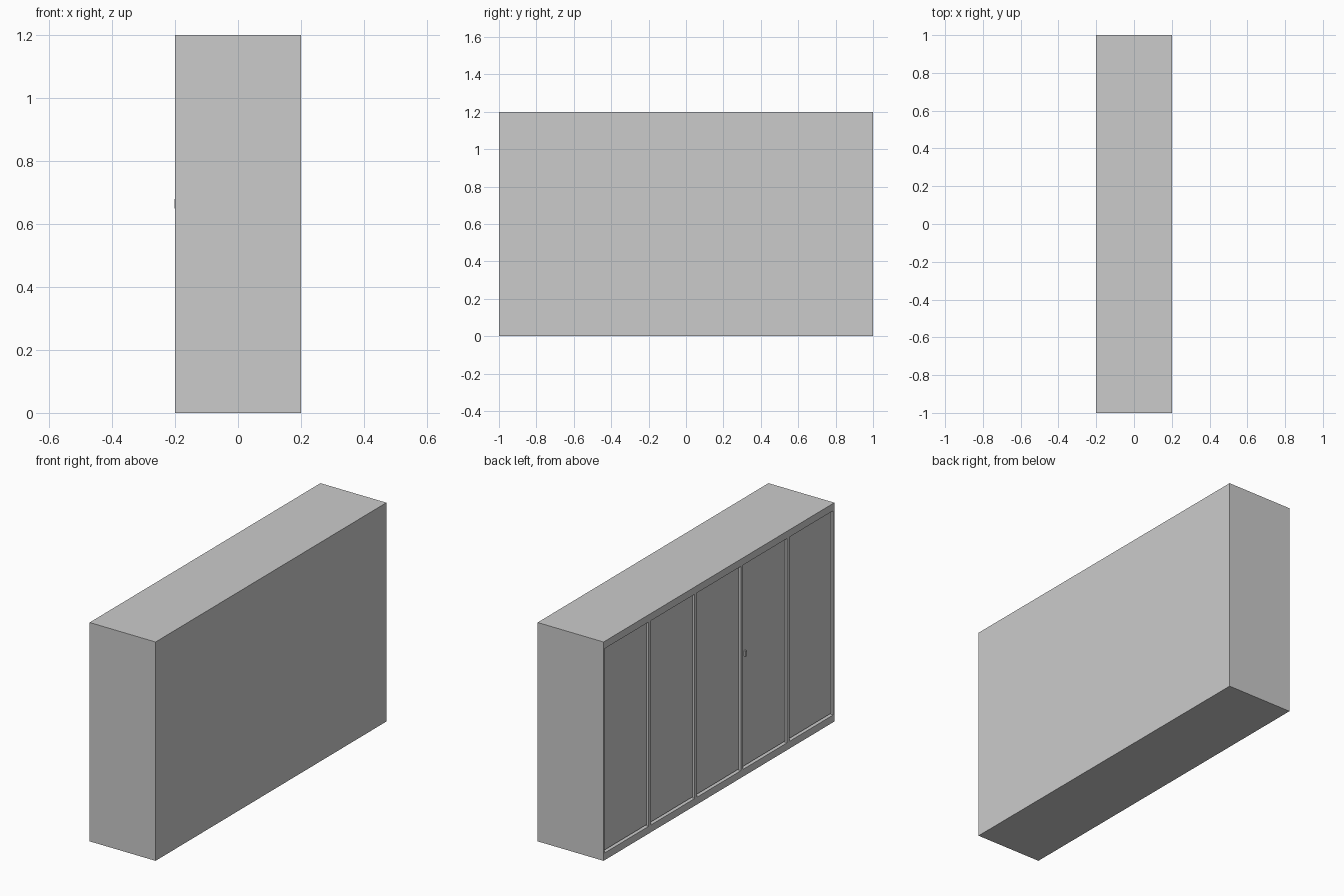
import bpy, bmesh
from mathutils import Vector

if "Cube" in bpy.data.objects:
    bpy.data.objects.remove(bpy.data.objects["Cube"])

D, W, H = 0.4, 2.0, 1.2      # overall depth, width, height
BAYS = 5
PITCH = W / BAYS
RECESS = 0.02


def boxes(name, spans):
    """One object made of boxes given as (min corner, max corner)."""
    bm = bmesh.new()
    for lo, hi in spans:
        lo, hi = Vector(lo), Vector(hi)
        verts = bmesh.ops.create_cube(bm, size=1)["verts"]
        for v in verts:
            v.co = Vector([(lo[i] + hi[i]) / 2 + v.co[i] * (hi[i] - lo[i]) for i in range(3)])
    mesh = bpy.data.meshes.new(name)
    bm.to_mesh(mesh)
    bm.free()
    ob = bpy.data.objects.new(name, mesh)
    bpy.context.collection.objects.link(ob)
    return ob


front = -D / 2
centres = [-W / 2 + PITCH * (i + 0.5) for i in range(BAYS)]

# Cabinet body with five shallow door openings in the -x side
body = boxes("cabinet_body", [((front, -W / 2, 0), (D / 2, W / 2, H))])
half = PITCH / 2 - 0.01
cutter = boxes("opening_cutter", [
    ((front - 0.05, c - half, 0.04), (front + RECESS, c + half, H - 0.04)) for c in centres])
cutter.hide_render = True
cutter.hide_viewport = True
cut = body.modifiers.new("openings", 'BOOLEAN')
cut.operation = 'DIFFERENCE'
cut.solver = 'EXACT'
cut.object = cutter

# Door panels set inside the openings with a narrow gap
for i, c in enumerate(centres):
    boxes(f"door_{i + 1}", [
        ((front + 0.01, c - half + 0.005, 0.048), (front + RECESS, c + half - 0.005, H - 0.048))])

# Small door pull
boxes("door_pull", [((front - 0.001, -0.24, 0.65), (front + 0.01, -0.23, 0.68))])
